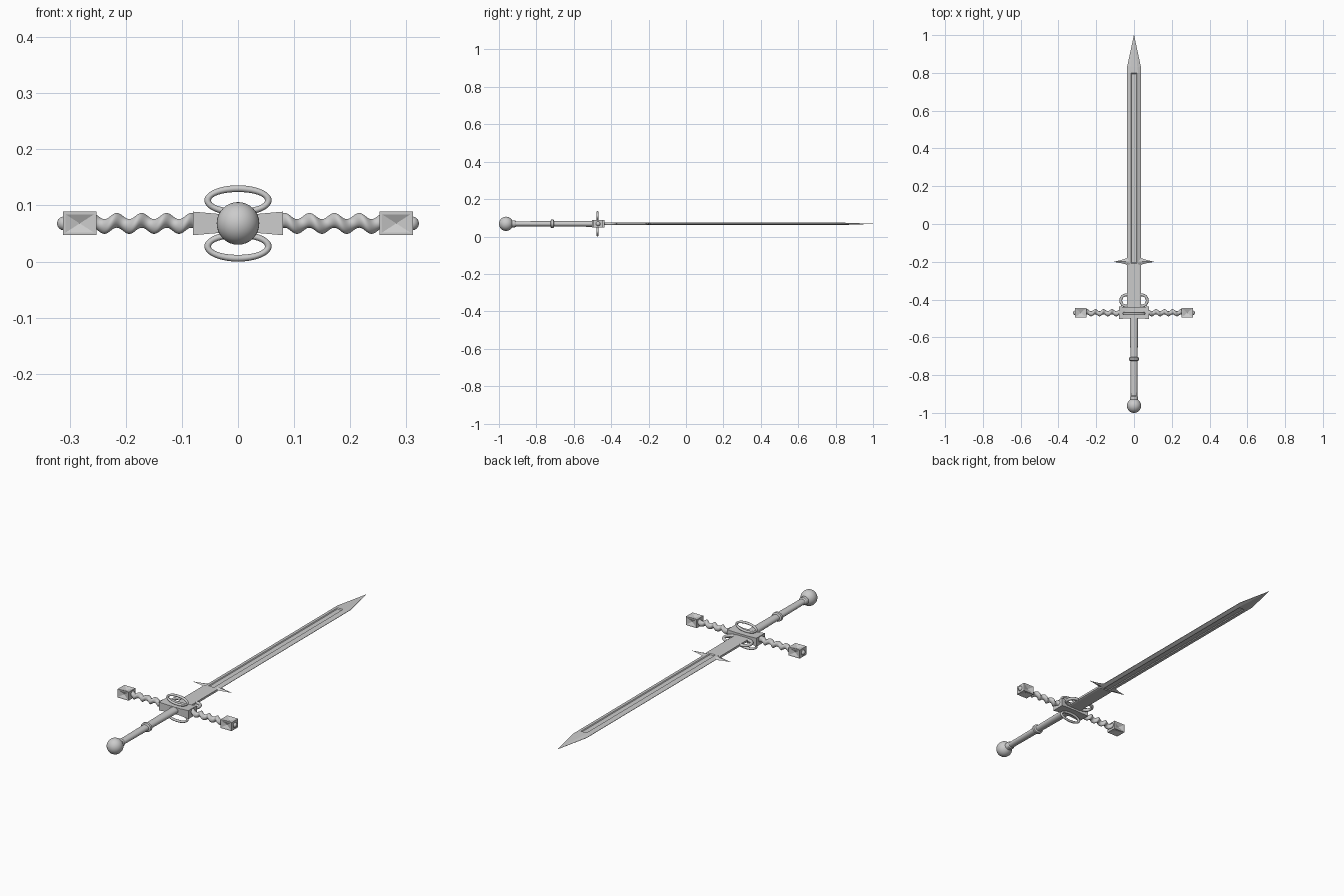
import bpy, bmesh, math
from math import sin, cos, pi, tau

if "Cube" in bpy.data.objects:
    bpy.data.objects.remove(bpy.data.objects["Cube"])

Z = 0.068      # sword axis height
GY = -0.47     # guard centre along y


def finish(name, bm, smooth=None):
    bmesh.ops.recalc_face_normals(bm, faces=bm.faces)
    me = bpy.data.meshes.new(name)
    bm.to_mesh(me)
    bm.free()
    ob = bpy.data.objects.new(name, me)
    bpy.context.collection.objects.link(ob)
    if smooth:
        bpy.ops.object.select_all(action='DESELECT')
        ob.select_set(True)
        bpy.context.view_layer.objects.active = ob
        bpy.ops.object.shade_smooth_by_angle(angle=math.radians(smooth))
    return ob


def loft(name, rings, smooth=None, closed=False):
    """Skin a list of equal-length point rings."""
    bm = bmesh.new()
    vs = [[bm.verts.new(p) for p in r] for r in rings]
    n = len(vs[0])
    pairs = list(zip(vs, vs[1:])) + ([(vs[-1], vs[0])] if closed else [])
    for a, b in pairs:
        for i in range(n):
            j = (i + 1) % n
            bm.faces.new((a[i], a[j], b[j], b[i]))
    if not closed:
        bm.faces.new(vs[0])
        bm.faces.new(vs[-1])
    bmesh.ops.remove_doubles(bm, verts=bm.verts, dist=1e-5)
    return finish(name, bm, smooth)


def round_y(name, prof, n=24):
    """Elliptical turning along y: (y, half width, half height)."""
    return loft(name, [[(w * cos(tau * i / n), y, Z + h * sin(tau * i / n))
                        for i in range(n)] for y, w, h in prof], 35)


def oval_ring(name, centre, a, b, tube, upright):
    """Oval hoop, standing in xz or lying in xy."""
    rings = []
    for k in range(48):
        t = tau * k / 48
        ring = []
        for i in range(12):
            u = tau * i / 12
            p = (a + tube * cos(u)) * cos(t)
            q = (b + tube * cos(u)) * sin(t)
            s = tube * sin(u)
            d = (p, s, q) if upright else (p, q, s)
            ring.append([c + e for c, e in zip(centre, d)])
        rings.append(ring)
    return loft(name, rings, 60, closed=True)


def ball(name, loc, r, seg=32):
    bm = bmesh.new()
    bmesh.ops.create_uvsphere(bm, u_segments=seg, v_segments=seg // 2, radius=r)
    bmesh.ops.translate(bm, verts=bm.verts, vec=loc)
    return finish(name, bm, 40)


# Blade: flat ricasso, fullered length, tapering point
def blade_section(y, w, s, f, t, e, d):
    half = [(w, e), (s, t), (f, t), (f * 0.8, t - d)]
    top = half + [(-x, z) for x, z in reversed(half)]
    pts = top + [(x, -z) for x, z in reversed(top)]
    return [(x, y, Z + z) for x, z in pts]


loft("blade", [
    blade_section(-0.46, .037, .030, .015, .0075, .005, 0),
    blade_section(-0.215, .037, .030, .015, .0075, .005, 0),
    blade_section(-0.210, .037, .022, .015, .0075, .001, 0),
    blade_section(-0.205, .037, .022, .015, .0075, .001, .004),
    blade_section(0.795, .037, .022, .015, .0075, .001, .004),
    blade_section(0.80, .037, .022, .015, .0075, .001, 0),
    blade_section(0.83, .037, .018, .010, .0065, .001, 0),
    blade_section(1.0, .0006, .0004, .0002, .0005, .0003, 0)])

# Grip with middle ring, neck collar and pommel
round_y("grip", [(-0.93, .017, .013), (-0.72, .019, .0145), (-0.49, .022, .016)])
round_y("grip_ring", [(-.725, .020, .016), (-.721, .027, .022),
                      (-.709, .027, .022), (-.705, .020, .016)])
round_y("pommel_collar", [(-.935, .021, .019), (-.914, .021, .019), (-.908, .017, .014)])
ball("pommel", (0, -0.962, Z), 0.038)

# Guard block, slightly waisted
block = []
for x, hy, hz in [(-.08, .033, .021), (-.035, .030, .017), (.035, .030, .017), (.08, .033, .021)]:
    block.append([(x, GY + sy * hy, Z + sz * hz)
                  for sy, sz in [(-1, -1), (1, -1), (1, 1), (-1, 1)]])
loft("guard_block", block)

for side, s in (("left", -1), ("right", 1)):
    # Twisted quillon arm
    rings = []
    for k in range(81):
        u = k / 80
        a = tau * 4.2 * u
        cy, cz = .0055 * cos(a), .0055 * sin(a)
        rings.append([(s * (.072 + .186 * u), GY + cy + .0135 * cos(tau * i / 14),
                       Z + cz + .0135 * sin(tau * i / 14)) for i in range(14)])
    loft(side + "_quillon_arm", rings, 60)

    # End block with dished faces
    bm = bmesh.new()
    bmesh.ops.create_cube(bm, size=1)
    for v in bm.verts:
        v.co = (s * .282 + v.co.x * .060, GY + v.co.y * .052, Z + v.co.z * .042)
    faces = [f for f in bm.faces if abs(f.normal.x) < .5]
    bmesh.ops.inset_individual(bm, faces=faces, thickness=.007)
    bmesh.ops.poke(bm, faces=faces, offset=-.008)
    finish(side + "_quillon_end", bm)
    ball(side + "_quillon_button", (s * .310, GY, Z), .0125, 16)

    # Finger ring beside the ricasso
    oval_ring(side + "_finger_ring", (s * .040, -.405, Z), .030, .030, .0075, False)

    # Pointed parrying lug
    loft(side + "_parrying_lug", [
        [(s * x, y - hy, Z), (s * x, y, Z + hz), (s * x, y + hy, Z), (s * x, y, Z - hz)]
        for x, y, hy, hz in [(.025, -.198, .026, .007), (.042, -.198, .016, .006),
                             (.065, -.199, .009, .0045), (.106, -.200, .0006, .0005)]])

# Upright side rings above and below the guard
for name, s in (("upper_side_ring", 1), ("lower_side_ring", -1)):
    oval_ring(name, (0, GY - .003, Z + s * .041), .054, .021, .006, True)
